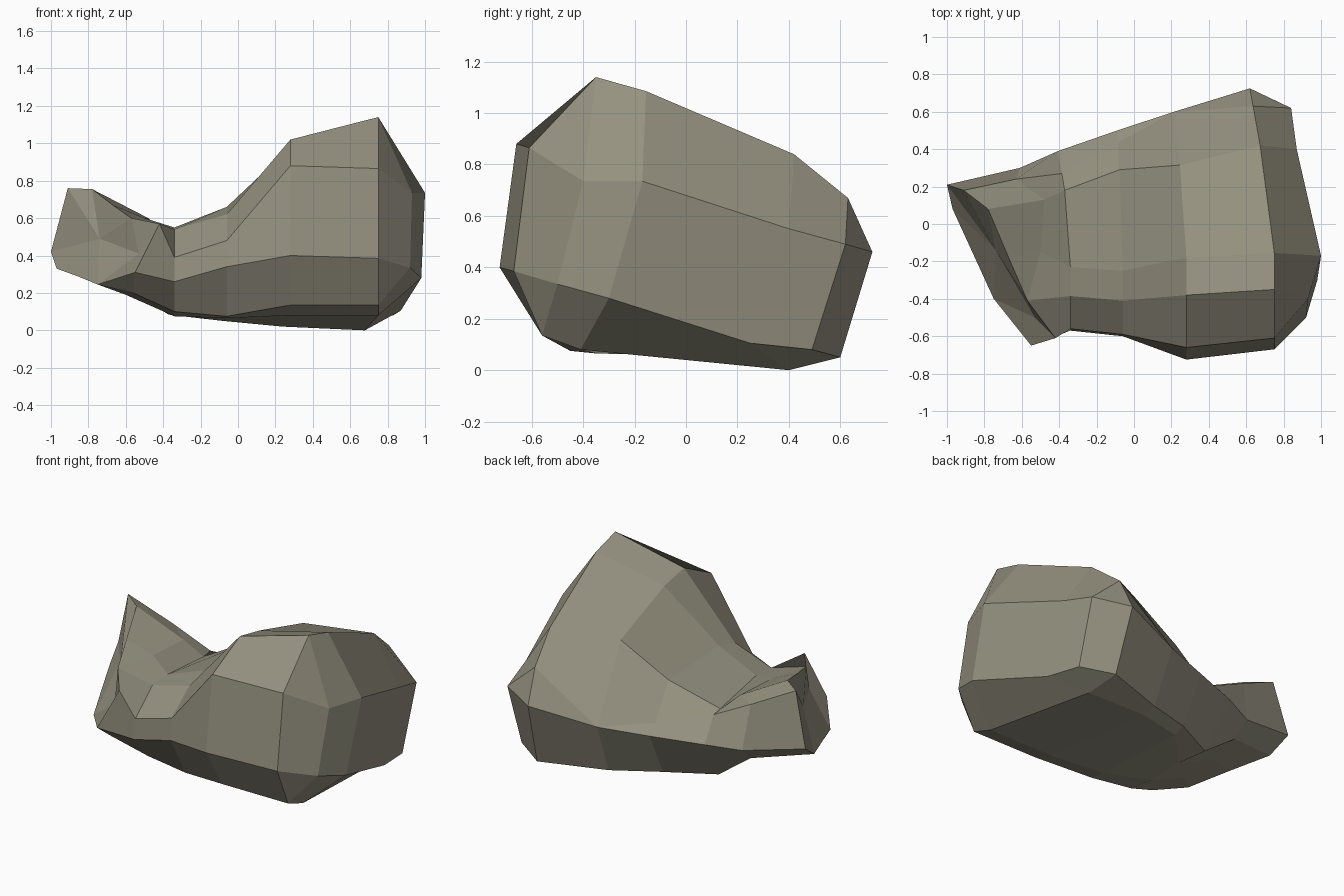
import bpy
import bmesh


def leaning(x, lean, *yz):
    """Cross-section at x whose back half (y > 0) leans towards -x."""
    return [(x - lean * max(0, y), y, z) for y, z in yz]


# Every section runs: top front, down the front, under, up the back, top back.
# Right-hand end
end = [(.93, -.40, .735), (.93, -.40, .735), (.92, -.50, .335), (.92, -.50, .335),
       (.98, -.30, .28), (.87, .25, .105), (.83, .49, .08), (.84, .62, .49),
       (.84, .62, .49), (.87, .40, .55), (1.0, -.17, .735)]

# Tall shoulder
shoulder = leaning(.75, .18, (-.35, 1.14), (-.61, .865), (-.67, .385), (-.56, .135),
                   (-.41, .08), (.40, 0), (.60, .05), (.725, .46),
                   (.63, .67), (.42, .84), (-.155, 1.085))

# Middle of the body
belly = leaning(.28, .11, (-.38, 1.02), (-.66, .88), (-.725, .40), (-.56, .135),
                (-.41, .08), (.38, .02), (.46, .05), (.60, .385),
                (.60, .385), (.315, .83), (-.18, .98))

# Foot of the slope
slope = leaning(-.06, .06, (-.41, .62), (-.59, .48), (-.60, .34), (-.45, .075),
                (-.35, .065), (.28, .05), (.35, .08), (.50, .37),
                (.435, .43), (.29, .65), (-.25, .66))

# Narrow saddle
saddle = leaning(-.34, .17, (-.385, .54), (-.56, .39), (-.57, .26), (-.43, .10),
                 (-.25, .075), (0, .08), (.20, .085), (.39, .357),
                 (.27, .50), (.18, .50), (-.23, .55))

# Raised left lobe
lobe = [(-.57, -.41, .60), (-.42, -.61, .57), (-.55, -.65, .31), (-.56, -.50, .20),
        (-.60, -.25, .19), (-.60, 0, .20), (-.60, .20, .25), (-.61, .30, .34),
        (-.63, .24, .62), (-.48, .13, .60), (-.50, -.15, .60)]

# Rim of the left tip
tip = [(-.57, -.41, .60), (-.53, -.50, .41), (-.75, -.40, .245), (-.75, -.40, .245),
       (-.75, -.40, .245), (-.86, -.16, .29), (-.97, .08, .33), (-1.0, .21, .42),
       (-.91, .18, .76), (-.78, .08, .755), (-.67, -.18, .67)]

# Skin the sections together
bm = bmesh.new()
rings = [[bm.verts.new(p) for p in s]
         for s in (end, shoulder, belly, slope, saddle, lobe, tip)]
n = len(end)
for a, b in zip(rings, rings[1:]):
    for i in range(n):
        j = (i + 1) % n
        bm.faces.new((a[i], a[j], b[j], b[i]))

# Close the right end with two flat faces and the left tip with a fan
for loop in ((0, 2, 4, 10), (10, 4, 5, 6, 7, 9)):
    bm.faces.new([rings[0][i] for i in loop])
centre = bm.verts.new((-.74, -.14, .49))
for i in range(n):
    bm.faces.new((rings[-1][i], rings[-1][(i + 1) % n], centre))

bmesh.ops.remove_doubles(bm, verts=bm.verts, dist=.001)
bmesh.ops.recalc_face_normals(bm, faces=bm.faces)

mesh = bpy.data.meshes.new("rock")
bm.to_mesh(mesh)
bm.free()
rock = bpy.data.objects.new("rock", mesh)
bpy.context.collection.objects.link(rock)

stone = bpy.data.materials.new("olive grey stone")
stone.diffuse_color = (.30, .285, .215, 1)
mesh.materials.append(stone)
